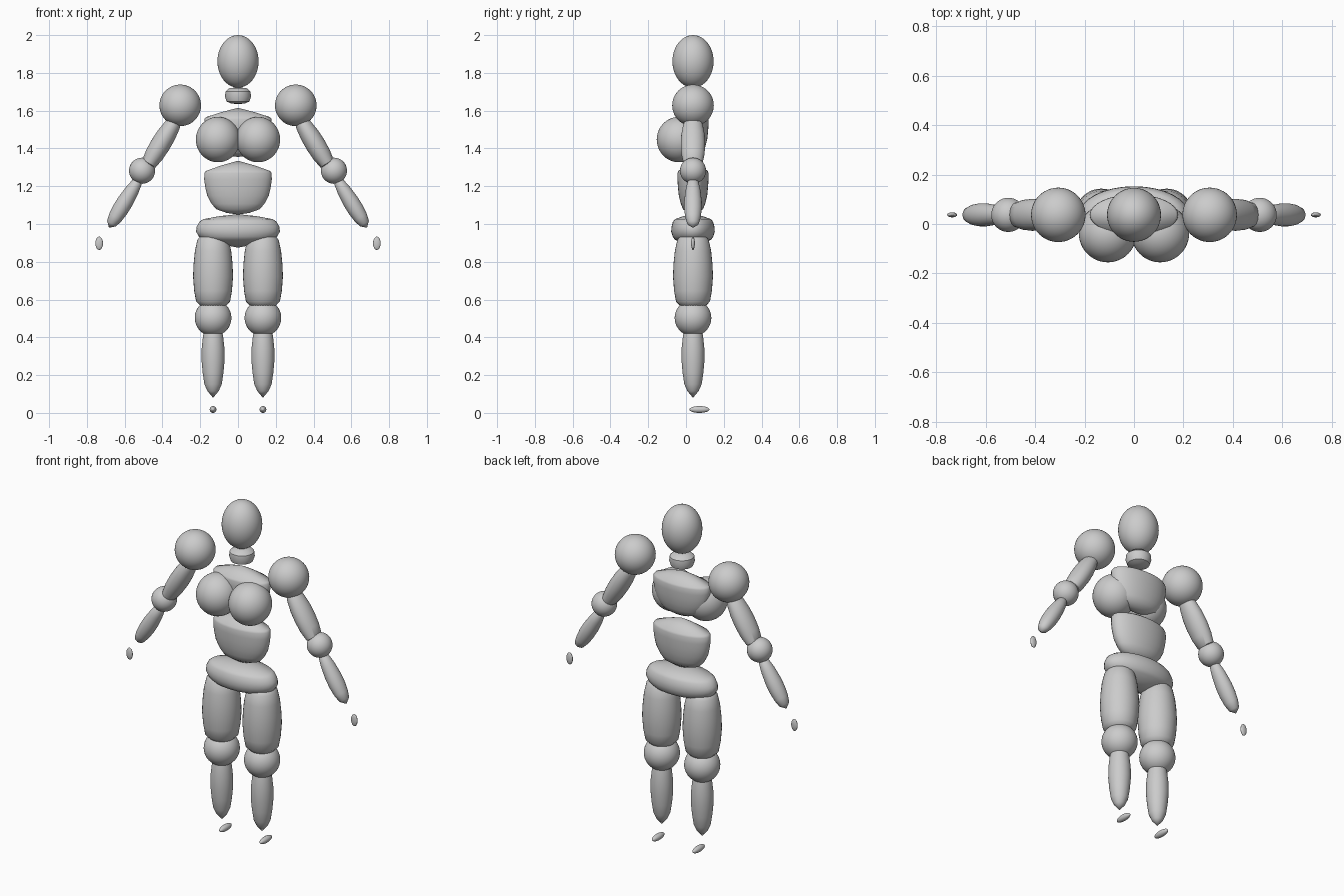
import bpy, bmesh, math
from mathutils import Matrix, Vector

if "Cube" in bpy.data.objects:
    bpy.data.objects.remove(bpy.data.objects["Cube"])

CY = 0.037  # depth of the body axis


def ball(name, loc, radii):
    bpy.ops.mesh.primitive_uv_sphere_add(segments=48, ring_count=24, location=loc)
    ob = bpy.context.object
    ob.name = name
    ob.scale = radii
    bpy.ops.object.shade_smooth()
    return ob


def lathe(name, start, end, profile, flat=1.0, n=32):
    """Turn (radius, fraction) profile around the line start-end; flat scales y."""
    start, end = Vector(start), Vector(end)
    axis = end - start
    side = Vector((0, 1, 0))
    across = side.cross(axis).normalized()
    bm = bmesh.new()
    rings = []
    for r, t in profile:
        c = start + axis * t
        if r == 0:
            rings.append([bm.verts.new(c)])
        else:
            rings.append([bm.verts.new(c + across * r * math.cos(2 * math.pi * i / n)
                                       + side * r * flat * math.sin(2 * math.pi * i / n))
                          for i in range(n)])
    for a, b in zip(rings, rings[1:]):
        for i in range(n):
            j = (i + 1) % n
            if len(a) == 1:
                bm.faces.new((a[0], b[i], b[j]))
            elif len(b) == 1:
                bm.faces.new((a[i], b[0], a[j]))
            else:
                bm.faces.new((a[i], b[i], b[j], a[j]))
    bmesh.ops.recalc_face_normals(bm, faces=bm.faces)
    me = bpy.data.meshes.new(name)
    bm.to_mesh(me)
    bm.free()
    ob = bpy.data.objects.new(name, me)
    bpy.context.collection.objects.link(ob)
    bpy.ops.object.select_all(action='DESELECT')
    ob.select_set(True)
    bpy.context.view_layer.objects.active = ob
    bpy.ops.object.shade_smooth_by_angle(angle=math.radians(40))
    return ob


# head and neck
ball("head", (0, CY, 1.861), (0.109, 0.109, 0.139))
lathe("neck", (0, CY, 1.635), (0, CY, 1.724),
      [(0, 0), (0.036, 0.03), (0.06, 0.15), (0.069, 0.45), (0.066, 0.75), (0.045, 0.95), (0, 1)])

# torso blocks: elliptical, with shallow cone ends
trunk = [(0, 0), (0.06, 0.03), (0.115, 0.1), (0.14, 0.2), (0.163, 0.35), (0.173, 0.5),
         (0.179, 0.65), (0.178, 0.77), (0.17, 0.81), (0.09, 0.91), (0, 1)]
lathe("abdomen", (0, CY, 1.05), (0, CY, 1.335), trunk, 0.46)
lathe("chest", (0, CY, 1.355), (0, CY, 1.615), trunk, 0.46)
lathe("pelvis", (0, CY, 0.875), (0, CY, 1.052),
      [(0, 0), (0.1, 0.11), (0.185, 0.24), (0.207, 0.33), (0.222, 0.48), (0.219, 0.62),
       (0.205, 0.77), (0.185, 0.85), (0.1, 0.94), (0, 1)], 0.52)

for s, label in ((-1, "right"), (1, "left")):
    # chest spheres
    ball(label + "_breast", (s * 0.106, -0.037, 1.447), (0.117, 0.118, 0.12))

    # arm
    ball(label + "_shoulder", (s * 0.306, CY, 1.628), (0.11,) * 3)
    lathe(label + "_upper_arm", (s * 0.30, CY, 1.60), (s * 0.49, CY, 1.29),
          [(0, 0), (0.03, 0.12), (0.043, 0.25), (0.051, 0.42), (0.053, 0.58),
           (0.05, 0.75), (0.041, 0.9), (0, 1)], 1.22)
    ball(label + "_elbow", (s * 0.508, CY, 1.282), (0.069,) * 3)
    lathe(label + "_forearm", (s * 0.51, CY, 1.26), (s * 0.683, CY, 0.98),
          [(0, 0), (0.028, 0.15), (0.037, 0.3), (0.043, 0.5), (0.043, 0.65),
           (0.038, 0.8), (0.028, 0.92), (0, 1)], 1.08)
    ball(label + "_hand", (s * 0.735, CY, 0.898), (0.02, 0.01, 0.035))

    # leg
    x = s * 0.132
    lathe(label + "_thigh", (x, CY, 0.52), (x, CY, 0.97),
          [(0, 0), (0.07, 0.11), (0.09, 0.155), (0.1, 0.28), (0.106, 0.45),
           (0.103, 0.6), (0.096, 0.75), (0.083, 0.88), (0.065, 0.93), (0, 1)])
    ball(label + "_knee", (x, CY, 0.503), (0.097,) * 3)
    lathe(label + "_calf", (x, CY, 0.08), (x, CY, 0.48),
          [(0, 0), (0.03, 0.09), (0.046, 0.18), (0.055, 0.33), (0.061, 0.5),
           (0.06, 0.66), (0.053, 0.82), (0.044, 0.92), (0, 1)])
    ball(label + "_foot", (x, 0.071, 0.018), (0.018, 0.053, 0.018))
